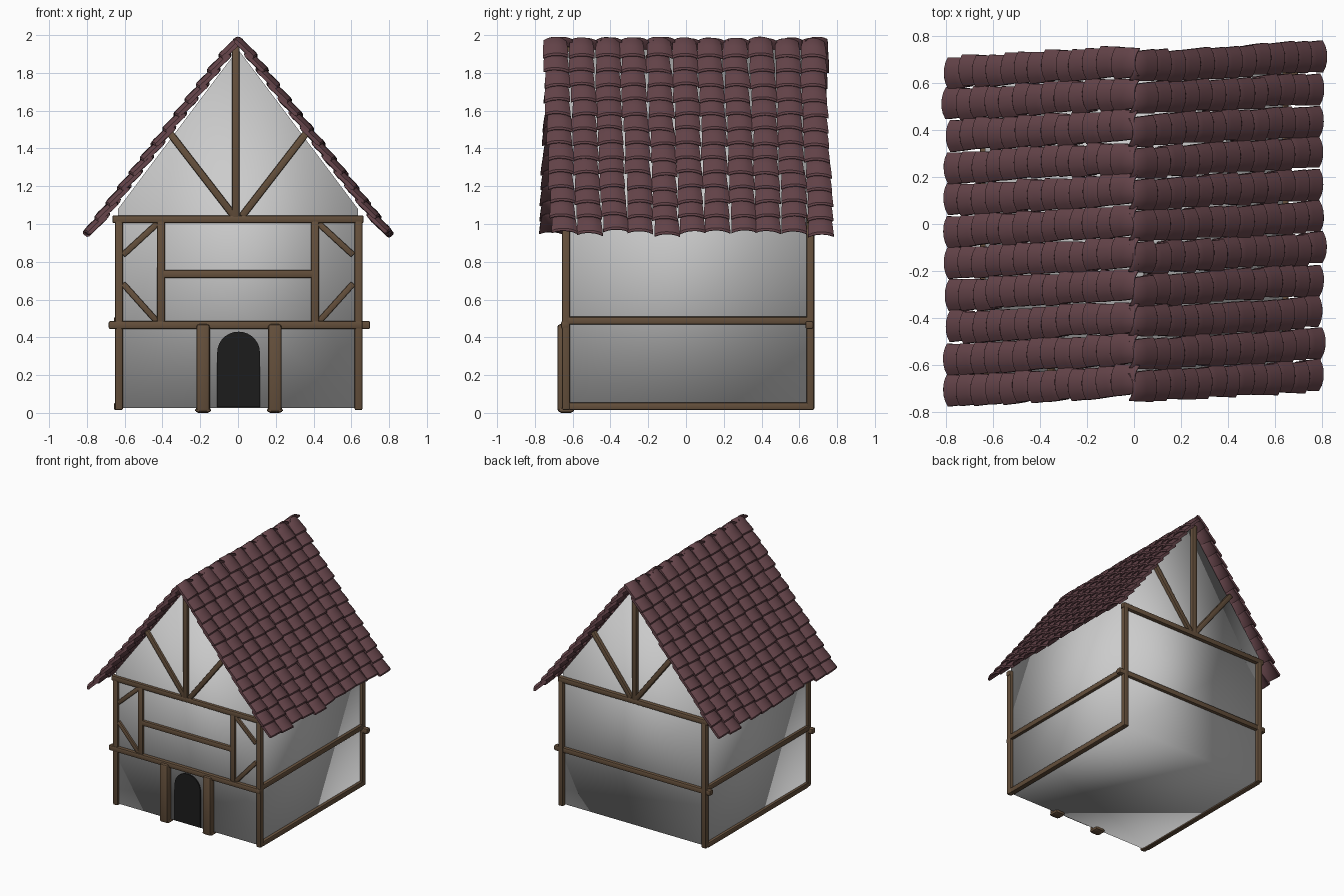
import bpy, bmesh, math, random
from mathutils import Vector, Matrix

if "Cube" in bpy.data.objects:
    bpy.data.objects.remove(bpy.data.objects["Cube"])

random.seed(4)


def material(name, rgb):
    m = bpy.data.materials.new(name)
    m.diffuse_color = (*rgb, 1)
    m.use_nodes = True
    m.node_tree.nodes["Principled BSDF"].inputs["Base Color"].default_value = m.diffuse_color
    return m


WOOD = material("wood", (0.13, 0.08, 0.045))
TILE = material("roof_tile", (0.13, 0.058, 0.068))
DARK = material("door_dark", (0.012, 0.012, 0.012))


def add_object(name, bm, mat=None, smooth=None):
    bmesh.ops.recalc_face_normals(bm, faces=bm.faces[:])
    me = bpy.data.meshes.new(name)
    bm.to_mesh(me)
    bm.free()
    ob = bpy.data.objects.new(name, me)
    bpy.context.collection.objects.link(ob)
    if mat:
        me.materials.append(mat)
    if smooth:
        bpy.ops.object.select_all(action='DESELECT')
        ob.select_set(True)
        bpy.context.view_layer.objects.active = ob
        bpy.ops.object.shade_smooth_by_angle(angle=math.radians(smooth))
    return ob


def prism(name, profile, y0, y1, mat=None, smooth=None):
    bm = bmesh.new()
    f = bm.faces.new([bm.verts.new((x, y0, z)) for x, z in profile])
    ext = bmesh.ops.extrude_face_region(bm, geom=[f])["geom"]
    bmesh.ops.translate(bm, vec=(0, y1 - y0, 0),
                        verts=[v for v in ext if isinstance(v, bmesh.types.BMVert)])
    return add_object(name, bm, mat, smooth)


def beam(name, a, b, w=0.042):
    a, b = Vector(a), Vector(b)
    bm = bmesh.new()
    bmesh.ops.create_cube(bm, size=1, matrix=Matrix.Diagonal((w, w, (b - a).length, 1)))
    bmesh.ops.bevel(bm, geom=bm.edges[:], offset=w * 0.22, segments=2,
                    profile=0.5, affect='EDGES')
    rot = (b - a).to_track_quat('Z', 'Y').to_matrix().to_4x4()
    bm.transform(Matrix.Translation((a + b) / 2) @ rot)
    return add_object(name, bm, WOOD, 40)


# Plaster body with gables, softly shaded throughout
FY, BY, XW = -0.635, 0.65, 0.635
prism("plaster_walls", [(-XW, 0.025), (XW, 0.025), (XW, 1.08), (0, 1.925), (-XW, 1.08)],
      FY, BY, None, 180)

# Arched door
arch = [(0.113 * math.cos(t), 0.32 + 0.11 * math.sin(t))
        for t in [math.pi * i / 14 for i in range(15)]]
prism("door", [(x + 0.003, z) for x, z in [(0.113, 0.03)] + arch + [(-0.113, 0.03)]],
      -0.645, -0.62, DARK)

# Framing shared by front and back
for label, y in (("front", FY), ("back", BY + 0.008)):
    for side, x in (("left", -0.63), ("right", 0.638)):
        beam(f"{label}_{side}_corner_post", (x, y, 0.015), (x, y, 1.02))
    right_end = 0.66 if label == "front" else 0.70
    beam(f"{label}_floor_beam", (-0.685, y - 0.005, 0.465), (right_end, y - 0.005, 0.465))
    beam(f"{label}_tie_beam", (-0.665, y, 1.025), (0.665, y, 1.025))
    beam(f"{label}_king_post", (-0.012, y, 1.03), (-0.012, y, 1.94))
    for s in (-1, 1):
        beam(f"{label}_gable_brace", (s * 0.02, y, 1.04), (s * 0.36, y, 1.48), 0.038)

# Front upper storey panels and door posts
for s in (-1, 1):
    beam("front_stud", (s * 0.408, FY, 0.47), (s * 0.408, FY, 1.02))
    beam("front_upper_brace", (s * 0.61, FY, 0.835), (s * 0.425, FY, 1.005), 0.032)
    beam("front_lower_brace", (s * 0.61, FY, 0.685), (s * 0.43, FY, 0.485), 0.032)
    beam("door_post", (s * 0.19 + 0.005, -0.645, 0.005), (s * 0.19 + 0.005, -0.645, 0.47), 0.072)
    beam("door_post_foot", (s * 0.19 + 0.005, -0.635, 0.0), (s * 0.19 + 0.005, -0.635, 0.03), 0.085)
beam("front_rail", (-0.40, FY, 0.735), (0.40, FY, 0.735))

# Side rails
for side, x in (("left", -0.635), ("right", 0.638)):
    beam(f"{side}_middle_rail", (x, -0.63, 0.488), (x, 0.655, 0.488))
    beam(f"{side}_sill", (x, -0.62, 0.035), (x, 0.65, 0.035))


# Curved roof tile; s runs down the slope, u across it, n outward
DOWN = Vector((0.607, 0, -0.794))
OUT = Vector((0.794, 0, 0.607))
RIDGE = Vector((0, 0, 1.95))


def add_tile(bm, s0, length, y, twist):
    thick, nu = 0.02, 6
    rings = []
    # length fraction, width, lift, thickness factor (rounded ends)
    for f, w, lift, t in ((0, 0.112, 0.0, 0.6), (0.08, 0.12, 0.002, 1),
                          (0.5, 0.13, 0.012, 1), (0.93, 0.136, 0.021, 1),
                          (1, 0.132, 0.022, 0.6)):
        top, low = [], []
        for i in range(nu + 1):
            u = 2 * i / nu - 1
            crown = 0.022 * (1 - abs(u) ** 2.4)
            s = s0 + f * length + twist * u
            yy = y + 0.035 * s + u * w / 2
            for lst, h in ((top, thick * t), (low, thick * (1 - t))):
                p = RIDGE + DOWN * s + OUT * (lift + crown + h - 0.012)
                lst.append(bm.verts.new((p.x, yy, p.z)))
        rings.append(top + low[::-1])
    n = len(rings[0])
    for a, b in zip(rings, rings[1:]):
        for i in range(n):
            j = (i + 1) % n
            bm.faces.new((a[i], a[j], b[j], b[i]))
    for r in (rings[0], rings[-1]):
        for i in range(nu):
            bm.faces.new((r[i], r[i + 1], r[n - 2 - i], r[n - 1 - i]))


# Two roof slopes of overlapping tile columns, the left one turned half round
for side, turn in (("right", 0), ("left", math.pi)):
    bm = bmesh.new()
    for c in range(11):
        shift = random.uniform(-0.02, 0.012)
        for r in range(13):
            add_tile(bm, -0.03 + shift * (r / 12) + r * 0.098 + random.uniform(-0.006, 0.006),
                     0.14, (c - 5) * 0.136 - 0.012 + random.uniform(-0.006, 0.006),
                     random.uniform(-0.004, 0.004))
    bm.transform(Matrix.Rotation(turn, 4, 'Z'))
    add_object(f"{side}_roof_tiles", bm, TILE, 40)
